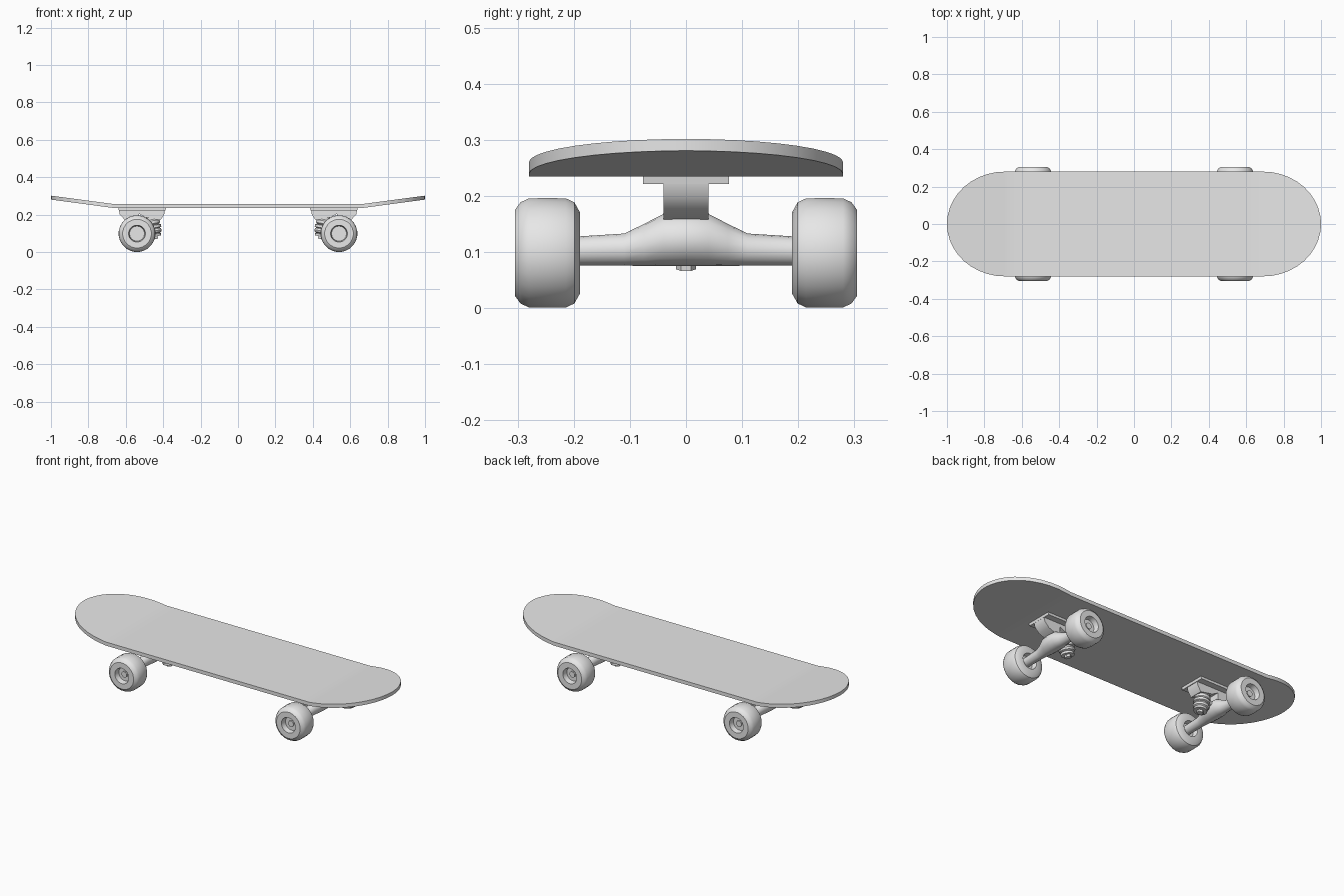
import bpy, bmesh, math
from mathutils import Matrix, Vector

if "Cube" in bpy.data.objects:
    bpy.data.objects.remove(bpy.data.objects["Cube"])

grey = bpy.data.materials.new("light grey")
grey.diffuse_color = (0.8, 0.8, 0.8, 1)
grey.use_nodes = True
grey.node_tree.nodes["Principled BSDF"].inputs["Base Color"].default_value = grey.diffuse_color


def finish(name, bm, angle=35):
    bmesh.ops.remove_doubles(bm, verts=bm.verts, dist=1e-5)
    bmesh.ops.recalc_face_normals(bm, faces=bm.faces)
    me = bpy.data.meshes.new(name)
    bm.to_mesh(me)
    bm.free()
    me.materials.append(grey)
    ob = bpy.data.objects.new(name, me)
    bpy.context.collection.objects.link(ob)
    bpy.ops.object.select_all(action='DESELECT')
    bpy.context.view_layer.objects.active = ob
    ob.select_set(True)
    bpy.ops.object.shade_smooth_by_angle(angle=math.radians(angle))
    return ob


def loft(bm, rings, cap=True):
    """Skin a list of equal-length closed rings."""
    vs = [[bm.verts.new(p) for p in r] for r in rings]
    n = len(vs[0])
    for a, b in zip(vs, vs[1:]):
        for i in range(n):
            j = (i + 1) % n
            bm.faces.new((a[i], a[j], b[j], b[i]))
    if cap:
        bm.faces.new(vs[0])
        bm.faces.new(vs[-1])


def lathe(name, profile, matrix, segs):
    """Revolve (radius, height) points around local z."""
    bm = bmesh.new()
    rings = [[matrix @ Vector((r * math.cos(t), r * math.sin(t), h))
              for t in (2 * math.pi * (i + 0.5) / segs for i in range(segs))]
             for r, h in profile]
    loft(bm, rings)
    return finish(name, bm)


def extrude_xz(name, profile, y0, y1, bevel=0.0):
    """Extrude an (x, z) outline along y."""
    bm = bmesh.new()
    loft(bm, [[(x, y, z) for x, z in profile] for y in (y0, y1)])
    if bevel:
        bmesh.ops.bevel(bm, geom=bm.edges[:], offset=bevel, segments=2,
                        affect='EDGES', profile=0.5)
    return finish(name, bm)


# Deck: rounded outline with kicked-up nose and tail
def deck_z(x):
    return 0.235 + max(0.0, abs(x) - 0.66) * 0.134


half = [0.66] + [0.69 + 0.31 * math.sin(math.pi / 2 * i / 10) for i in range(11)]
stations = [-x for x in reversed(half)] + [x / 10 for x in range(-6, 7)] + half
rings = []
for x in stations:
    u = min(1.0, max(0.0, abs(x) - 0.69) / 0.31)
    w = max(0.28 * math.sqrt(max(0.0, 1 - u * u)), 0.012)
    z = deck_z(x)
    rings.append([(x, -w, z), (x, w, z), (x, w, z + 0.021), (x, -w, z + 0.021)])
bm = bmesh.new()
loft(bm, rings)
finish("deck", bm, 30)

# Trucks and wheels, mirrored front to back
wheel_profile = [(0.024, 0.030), (0.040, 0.030), (0.045, 0.0), (0.073, 0.0),
                 (0.091, 0.010), (0.098, 0.025), (0.0985, 0.058), (0.098, 0.091),
                 (0.091, 0.106), (0.077, 0.116), (0.045, 0.116), (0.040, 0.086),
                 (0.024, 0.086)]
stack = [(0.020, 0.000), (0.036, 0.000), (0.036, 0.012), (0.030, 0.015),
         (0.040, 0.020), (0.044, 0.030), (0.040, 0.040), (0.034, 0.043),
         (0.045, 0.046), (0.045, 0.060), (0.034, 0.063), (0.042, 0.070),
         (0.042, 0.085), (0.036, 0.092), (0.034, 0.125)]
# Hanger sections: y, half depth in x, bottom z, top z
hanger = [(0, 0.050, 0.075, 0.170), (0.040, 0.048, 0.075, 0.168),
          (0.075, 0.034, 0.075, 0.150), (0.110, 0.027, 0.076, 0.133),
          (0.222, 0.025, 0.076, 0.126)]
hanger = [(-y, a, b, c) for y, a, b, c in reversed(hanger[1:])] + hanger

for s, end in ((-1, "tail"), (1, "nose")):
    cx = 0.54 * s

    # Baseplate bolted under the deck
    extrude_xz(end + "_baseplate",
               [(s * 0.64, 0.236), (s * 0.385, 0.236), (s * 0.388, 0.221),
                (s * 0.637, 0.221)], -0.077, 0.077)
    # Pivot block at the outer end, seat for the bushings at the inner end
    extrude_xz(end + "_pivot_block",
               [(s * 0.637, 0.225), (s * 0.632, 0.200), (s * 0.605, 0.172),
                (s * 0.560, 0.155), (s * 0.530, 0.165), (s * 0.530, 0.225)],
               -0.040, 0.040)
    extrude_xz(end + "_bushing_seat",
               [(s * 0.53, 0.225), (s * 0.53, 0.205), (s * 0.495, 0.185),
                (s * 0.415, 0.170), (s * 0.395, 0.200), (s * 0.391, 0.225)],
               -0.040, 0.040)

    # Tapered hanger across the truck
    bm = bmesh.new()
    rings = []
    for y, hx, lo, hi in hanger:
        mid, hz = (lo + hi) / 2, (hi - lo) / 2
        rings.append([(cx + hx * math.cos(t), y, mid + hz * math.sin(t))
                      for t in (2 * math.pi * i / 16 for i in range(16))])
    loft(bm, rings)
    finish(end + "_hanger", bm)
    # Arm joining the hanger to the bushing stack
    extrude_xz(end + "_hanger_arm",
               [(s * 0.55, 0.110), (s * 0.55, 0.150), (s * 0.45, 0.146),
                (s * 0.45, 0.128)], -0.034, 0.034, 0.004)

    # Bushings, washers and kingpin, leaning slightly
    lean = Matrix.Translation((s * 0.445, 0, 0.083)) @ Matrix.Rotation(
        s * math.radians(10), 4, 'Y')
    lathe(end + "_bushings", stack, lean, 16)
    lathe(end + "_kingpin_nut", [(0.018, -0.014), (0.018, 0.01)], lean, 6)

    # Wheels with recessed hubs and axle ends
    for side, word in ((-1, "left"), (1, "right")):
        m = Matrix.Translation((cx, side * 0.189, 0.0985)) @ Matrix.Rotation(
            -side * math.pi / 2, 4, 'X')
        lathe(f"{end}_{word}_wheel", wheel_profile, m, 24)
        lathe(f"{end}_{word}_axle_nut", [(0.018, 0.07), (0.018, 0.094)], m, 8)
